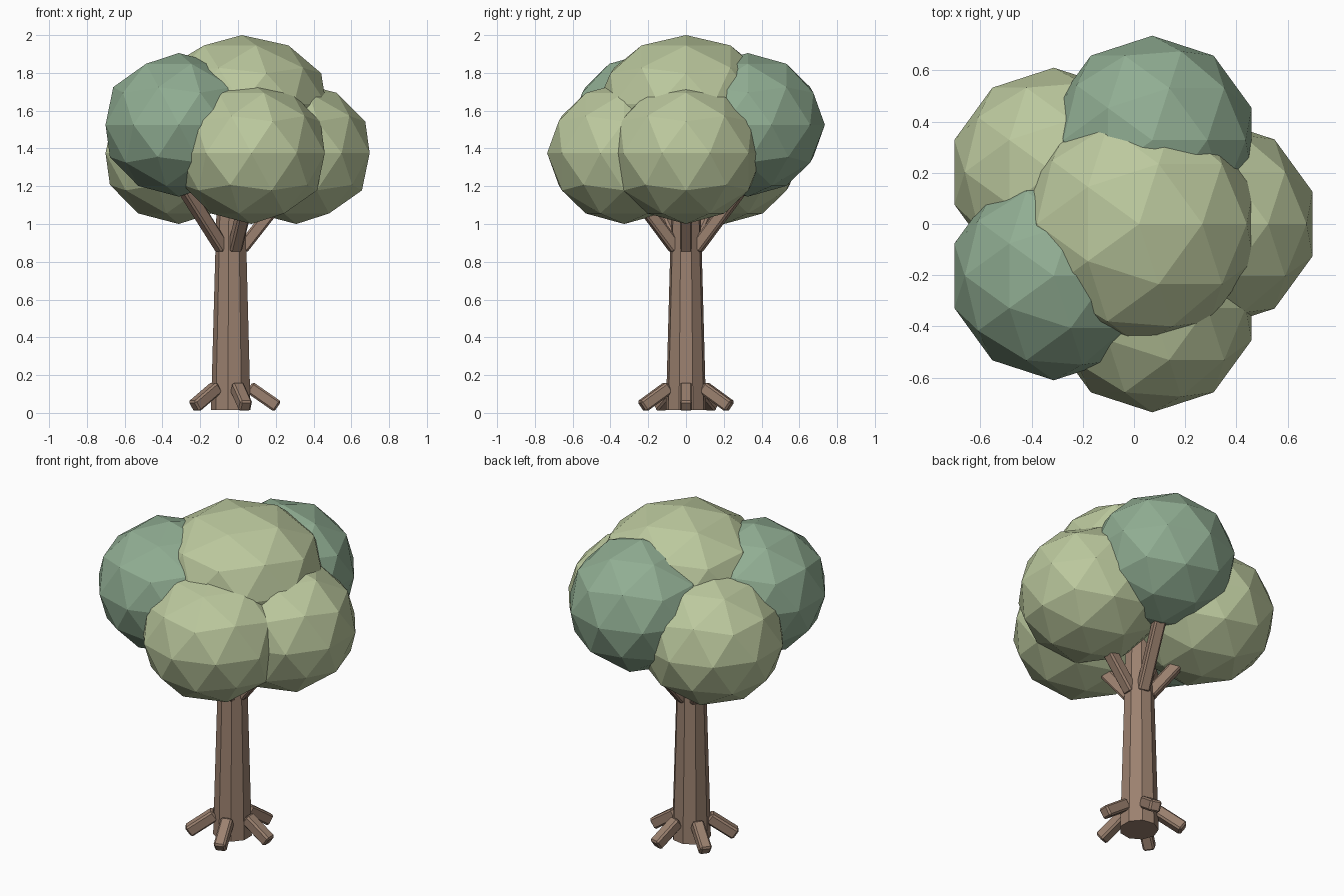
import bpy
from math import radians, cos, sin
from mathutils import Vector

if "Cube" in bpy.data.objects:
    bpy.data.objects.remove(bpy.data.objects["Cube"])

CX = -0.035  # trunk axis


def material(name, rgb):
    m = bpy.data.materials.new(name)
    m.diffuse_color = (*rgb, 1)
    m.use_nodes = True
    m.node_tree.nodes["Principled BSDF"].inputs["Base Color"].default_value = m.diffuse_color
    return m


bark = material("bark", (0.33, 0.22, 0.16))
light_leaf = material("light_leaf", (0.50, 0.58, 0.34))
dark_leaf = material("dark_leaf", (0.28, 0.42, 0.29))


def finish(name, mat):
    ob = bpy.context.object
    ob.name = name
    ob.data.materials.append(mat)
    return ob


def limb(name, angle, start, end, size=0.066):
    """Bevelled square bar between two (radius, height) points at an angle round the trunk."""
    a = radians(angle)
    p, q = (Vector((CX + r * cos(a), r * sin(a), z)) for r, z in (start, end))
    d = q - p
    side = Vector((-sin(a), cos(a), 0))
    bpy.ops.mesh.primitive_cube_add(size=1, location=(p + q) / 2)
    ob = finish(name, bark)
    # local z along the limb, local y horizontal
    zax = d.normalized()
    xax = side.cross(zax)
    ob.rotation_mode = 'QUATERNION'
    from mathutils import Matrix
    ob.rotation_quaternion = Matrix((xax, side, zax)).transposed().to_quaternion()
    for v in ob.data.vertices:
        v.co = Vector((v.co.x * size, v.co.y * size, v.co.z * d.length))
    bev = ob.modifiers.new("bevel", 'BEVEL')
    bev.width = 0.01
    bev.segments = 1


def foliage(name, loc, r, rz, mat):
    bpy.ops.mesh.primitive_ico_sphere_add(subdivisions=2, radius=1, location=loc)
    finish(name, mat).scale = (r, r, rz)


# Tapered trunk, reaching up inside the crown
bpy.ops.mesh.primitive_cone_add(vertices=9, radius1=0.108, radius2=0.075, depth=1.2,
                                location=(CX, 0, 0.615), rotation=(0, 0, radians(90)))
finish("trunk", bark)

# Five roots, branches and outer foliage clumps around the trunk
for i in range(5):
    ang = 72 * i
    limb(f"root_{i + 1}", ang, (0.095, 0.137), (0.245, 0.033))
    limb(f"branch_{i + 1}", ang, (0.055, 0.867), (0.34, 1.23))
    dark = i in (1, 3)
    a = radians(ang)
    foliage(f"foliage_{i + 1}", (CX + 0.344 * cos(a), 0.344 * sin(a), 1.525 if dark else 1.375),
            0.408, 0.38 if dark else 0.375, dark_leaf if dark else light_leaf)

# Crown top
foliage("foliage_top", (0.02, 0, 1.635), 0.47, 0.365, light_leaf)
